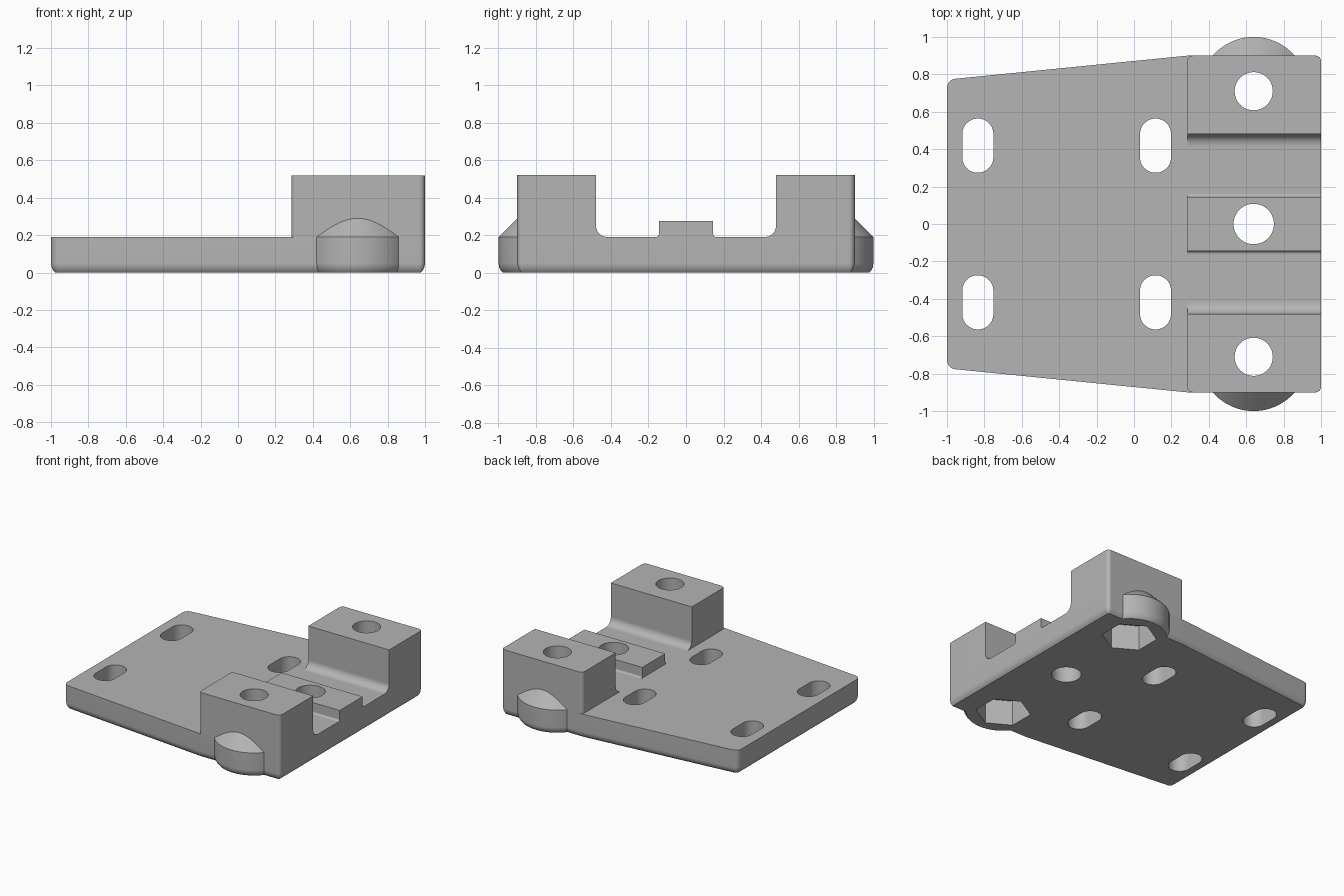
import bpy, bmesh
from math import pi, sin, cos

cube = bpy.data.objects.get("Cube")
if cube:
    bpy.data.objects.remove(cube, do_unlink=True)

grey = bpy.data.materials.new("plain grey")
grey.use_nodes = True
colour = (0.46, 0.46, 0.46, 1)
grey.diffuse_color = colour
grey.node_tree.nodes["Principled BSDF"].inputs["Base Color"].default_value = colour

PLATE_TOP = 0.19
BOLT_X, BOLT_Y = 0.64, 0.71


def finish(name, bm):
    bmesh.ops.recalc_face_normals(bm, faces=bm.faces)
    mesh = bpy.data.meshes.new(name)
    bm.to_mesh(mesh)
    bm.free()
    mesh.materials.append(grey)
    ob = bpy.data.objects.new(name, mesh)
    bpy.context.collection.objects.link(ob)
    return ob


def ring(x, y, z, r, n=48, start=0.0, sweep=2 * pi):
    """Points on a circle or arc at height z."""
    return [(x + r * cos(start + sweep * i / n), y + r * sin(start + sweep * i / n), z)
            for i in range(n if sweep == 2 * pi else n + 1)]


def hull(name, points):
    """Convex solid wrapped around the points."""
    bm = bmesh.new()
    for p in points:
        bm.verts.new(p)
    bmesh.ops.remove_doubles(bm, verts=bm.verts, dist=1e-5)
    out = bmesh.ops.convex_hull(bm, input=bm.verts)
    spare = {v for v in out["geom_interior"] if isinstance(v, bmesh.types.BMVert)}
    bmesh.ops.delete(bm, geom=list(spare), context="VERTS")
    bmesh.ops.dissolve_limit(bm, angle_limit=0.005, verts=bm.verts, edges=bm.edges)
    return finish(name, bm)


def extrude_x(name, profile, x0, x1, round_y=None):
    """Sweep a (y, z) profile along x, rounding the upright edges at y = round_y."""
    bm = bmesh.new()
    face = bm.faces.new([bm.verts.new((x0, y, z)) for y, z in profile])
    new = bmesh.ops.extrude_face_region(bm, geom=[face])["geom"]
    moved = [v for v in new if isinstance(v, bmesh.types.BMVert)]
    bmesh.ops.translate(bm, verts=moved, vec=(x1 - x0, 0, 0))
    if round_y is not None:
        edges = [e for e in bm.edges
                 if all(abs(v.co.y - round_y) < 1e-4 for v in e.verts)
                 and abs(e.verts[0].co.x - e.verts[1].co.x) < 1e-4]
        bmesh.ops.bevel(bm, geom=edges, offset=0.03, segments=6, profile=0.5,
                        affect="EDGES")
    return finish(name, bm)


def fillet(y, z, r, a0, a1, n=8):
    return [(y + r * cos(a0 + (a1 - a0) * i / n), z + r * sin(a0 + (a1 - a0) * i / n))
            for i in range(n + 1)]


# Lower edges curve inwards: (height, inset)
EDGE = [(0, 0.022), (0.012, 0.012), (0.028, 0.004), (0.05, 0)]

# Tapered base plate
points = []
for s in (1, -1):
    for x, y, r in ((-0.95, 0.727, 0.05), (0.285, 0.85, 0.05), (0.97, 0.87, 0.03)):
        for z, inset in EDGE + [(PLATE_TOP, 0)]:
            points += ring(x, s * y, z, r - inset, 32)
parts = [hull("base_plate", points)]

# Clamp blocks with a filleted foot, and rounded bosses at their outer sides
for s, side in ((1, "back"), (-1, "front")):
    profile = [(0.9, PLATE_TOP), (0.9, 0.52), (0.48, 0.52)]
    profile += fillet(0.42, 0.25, 0.06, 0, -pi / 2)
    parts.append(extrude_x(side + "_block", [(s * y, z) for y, z in profile],
                           0.285, 1.0, s * 0.9))
    points = []
    for z, r in [(z, 0.29 - i) for z, i in EDGE] + [(PLATE_TOP, 0.29), (0.33, 0.15)]:
        points += ring(BOLT_X, s * BOLT_Y, z, r, 40, 0, s * pi)
    parts.append(hull(side + "_boss", points))

# Low middle rib
half = [(0.145, 0.275)] + fillet(0.16, 0.205, 0.015, pi, 1.5 * pi, 5)
parts.append(extrude_x("middle_rib", half + [(-y, z) for y, z in reversed(half)], 0.285, 1.0))

# Cutters: bolt holes, hexagonal nut pockets and slots
cutters = [hull("middle_hole_cutter",
                ring(BOLT_X, 0, -0.1, 0.108) + ring(BOLT_X, 0, 0.7, 0.108))]
for s in (1, -1):
    y = s * BOLT_Y
    cutters.append(hull("bolt_hole_cutter",
                        ring(BOLT_X, y, -0.1, 0.102) + ring(BOLT_X, y, 0.7, 0.102)))
    cutters.append(hull("nut_pocket_cutter", ring(BOLT_X, y, -0.1, 0.2, 6, pi / 2)
                        + ring(BOLT_X, y, 0.2, 0.2, 6, pi / 2)))
    for x in (-0.835, 0.115):
        cutters.append(hull("slot_cutter", [p for z in (-0.1, 0.3) for dy in (-0.062, 0.062)
                                            for p in ring(x, s * 0.419 + dy, z, 0.083)]))

# Cut every part, then shade it
for ob in parts:
    bpy.ops.object.select_all(action="DESELECT")
    ob.select_set(True)
    bpy.context.view_layer.objects.active = ob
    for cutter in cutters:
        mod = ob.modifiers.new("cut", "BOOLEAN")
        mod.operation = "DIFFERENCE"
        mod.solver = "EXACT"
        mod.object = cutter
        bpy.ops.object.modifier_apply(modifier=mod.name)
    bpy.ops.object.shade_smooth_by_angle(angle=0.5)
    mod = ob.modifiers.new("even_shading", "WEIGHTED_NORMAL")
    mod.keep_sharp = True

for cutter in cutters:
    bpy.data.objects.remove(cutter, do_unlink=True)
